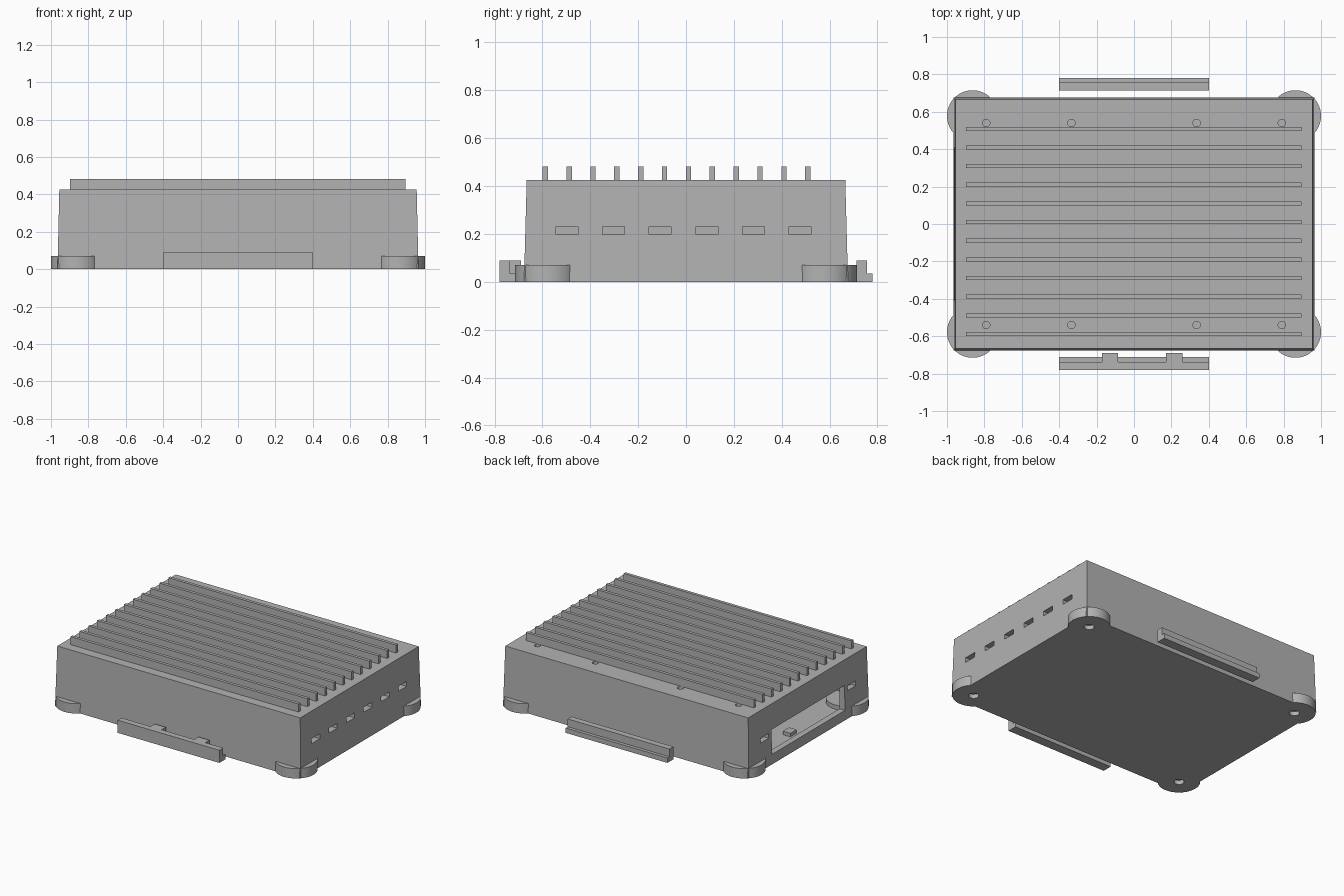
import bpy
import bmesh
from mathutils import Matrix, Vector

if "Cube" in bpy.data.objects:
    bpy.data.objects.remove(bpy.data.objects["Cube"], do_unlink=True)

grey = bpy.data.materials.new("plain grey")
grey.use_nodes = True
grey.diffuse_color = (0.45, 0.45, 0.45, 1)
grey.node_tree.nodes["Principled BSDF"].inputs["Base Color"].default_value = (0.45, 0.45, 0.45, 1)


def add_box(bm, low, high):
    low, high = Vector(low), Vector(high)
    size = Matrix.Diagonal((*(high - low), 1))
    return bmesh.ops.create_cube(bm, size=1, matrix=Matrix.Translation((low + high) / 2) @ size)["verts"]


def add_cylinder(bm, x, y, low, high, radius, sides):
    bmesh.ops.create_cone(bm, cap_ends=True, segments=sides, radius1=radius, radius2=radius,
                          depth=high - low, matrix=Matrix.Translation((x, y, (low + high) / 2)))


def make(name, bm):
    mesh = bpy.data.meshes.new(name)
    bm.to_mesh(mesh)
    bm.free()
    mesh.materials.append(grey)
    obj = bpy.data.objects.new(name, mesh)
    bpy.context.collection.objects.link(obj)
    return obj


def cut(obj, cutter):
    mod = obj.modifiers.new("cut", "BOOLEAN")
    mod.operation = "DIFFERENCE"
    mod.solver = "EXACT"
    mod.object = cutter
    bpy.context.view_layer.objects.active = obj
    bpy.ops.object.modifier_apply(modifier=mod.name)


def smooth(obj):
    bpy.ops.object.select_all(action="DESELECT")
    obj.select_set(True)
    bpy.context.view_layer.objects.active = obj
    bpy.ops.object.shade_smooth_by_angle()


HEIGHT = 0.425
FOOT_X, FOOT_Y, FOOT_R = 0.863, 0.578, 0.137

# Case: block with slightly tapered walls
bm = bmesh.new()
for v in add_box(bm, (-0.965, -0.677, 0), (0.965, 0.677, HEIGHT)):
    if v.co.z > 0.1:
        v.co.x *= 0.99
        v.co.y *= 0.983
case = make("case", bm)

# Inner cavity
bm = bmesh.new()
add_box(bm, (-0.92, -0.63, 0.04), (0.85, 0.63, 0.385))
cavity = make("cavity_cutter", bm)

# Side window, vent slots and lid screw holes
bm = bmesh.new()
add_box(bm, (-1.1, -0.41, 0.07), (-0.9, 0.41, 0.245))
for i in range(6):
    y = -0.498 + i * 0.195
    add_box(bm, (0.88, y - 0.046, 0.197), (1.1, y + 0.046, 0.232))
for y in (-0.488, 0.488):
    add_box(bm, (-1.1, y - 0.046, 0.197), (-0.9, y + 0.046, 0.232))
for x in (-0.79, -0.335, 0.335, 0.79):
    for y in (-0.54, 0.54):
        add_cylinder(bm, x, y, HEIGHT - 0.03, HEIGHT + 0.1, 0.02, 24)
openings = make("openings_cutter", bm)

# Foot screw holes
bm = bmesh.new()
for x in (-FOOT_X, FOOT_X):
    for y in (-FOOT_Y, FOOT_Y):
        add_cylinder(bm, x, y, -0.1, 0.03, 0.033, 24)
foot_holes = make("foot_holes_cutter", bm)

for cutter in (cavity, openings, foot_holes):
    cut(case, cutter)
smooth(case)

# Round corner feet
for x, side in ((-FOOT_X, "right"), (FOOT_X, "left")):
    for y, end in ((-FOOT_Y, "front"), (FOOT_Y, "back")):
        bm = bmesh.new()
        add_cylinder(bm, x, y, 0, 0.07, FOOT_R, 64)
        foot = make(f"{end}_{side}_foot", bm)
        cut(foot, foot_holes)
        smooth(foot)

for cutter in (cavity, openings, foot_holes):
    bpy.data.objects.remove(cutter, do_unlink=True)

# Cooling fins
bm = bmesh.new()
for i in range(12):
    y = -0.588 + i * 0.0997
    add_box(bm, (-0.897, y - 0.011, HEIGHT - 0.005), (0.895, y + 0.011, 0.482))
make("cooling_fins", bm)

# Small block on the cavity floor behind the window
bm = bmesh.new()
add_box(bm, (-0.87, 0, 0.035), (-0.81, 0.07, 0.065))
make("inner_block", bm)


def rail(name, y_low, y_mid, y_high):
    """Stepped bar: tall wall from y_low to y_mid, low lip from y_mid to y_high."""
    bm = bmesh.new()
    profile = [(y_low, 0), (y_high, 0), (y_high, 0.035), (y_mid, 0.035), (y_mid, 0.09), (y_low, 0.09)]
    face = bm.faces.new([bm.verts.new((-0.4, y, z)) for y, z in profile])
    moved = bmesh.ops.extrude_face_region(bm, geom=[face])["geom"]
    bmesh.ops.translate(bm, vec=(0.8, 0, 0), verts=[g for g in moved if isinstance(g, bmesh.types.BMVert)])
    bmesh.ops.recalc_face_normals(bm, faces=bm.faces)
    make(name, bm)


# Detached rails in front and behind
rail("front_rail", -0.78, -0.737, -0.711)
rail("back_rail", 0.713, 0.757, 0.78)

# Lugs on the front rail
bm = bmesh.new()
for x in (-0.128, 0.215):
    add_box(bm, (x - 0.043, -0.74, 0.035), (x + 0.043, -0.69, 0.09))
make("front_rail_lugs", bm)
